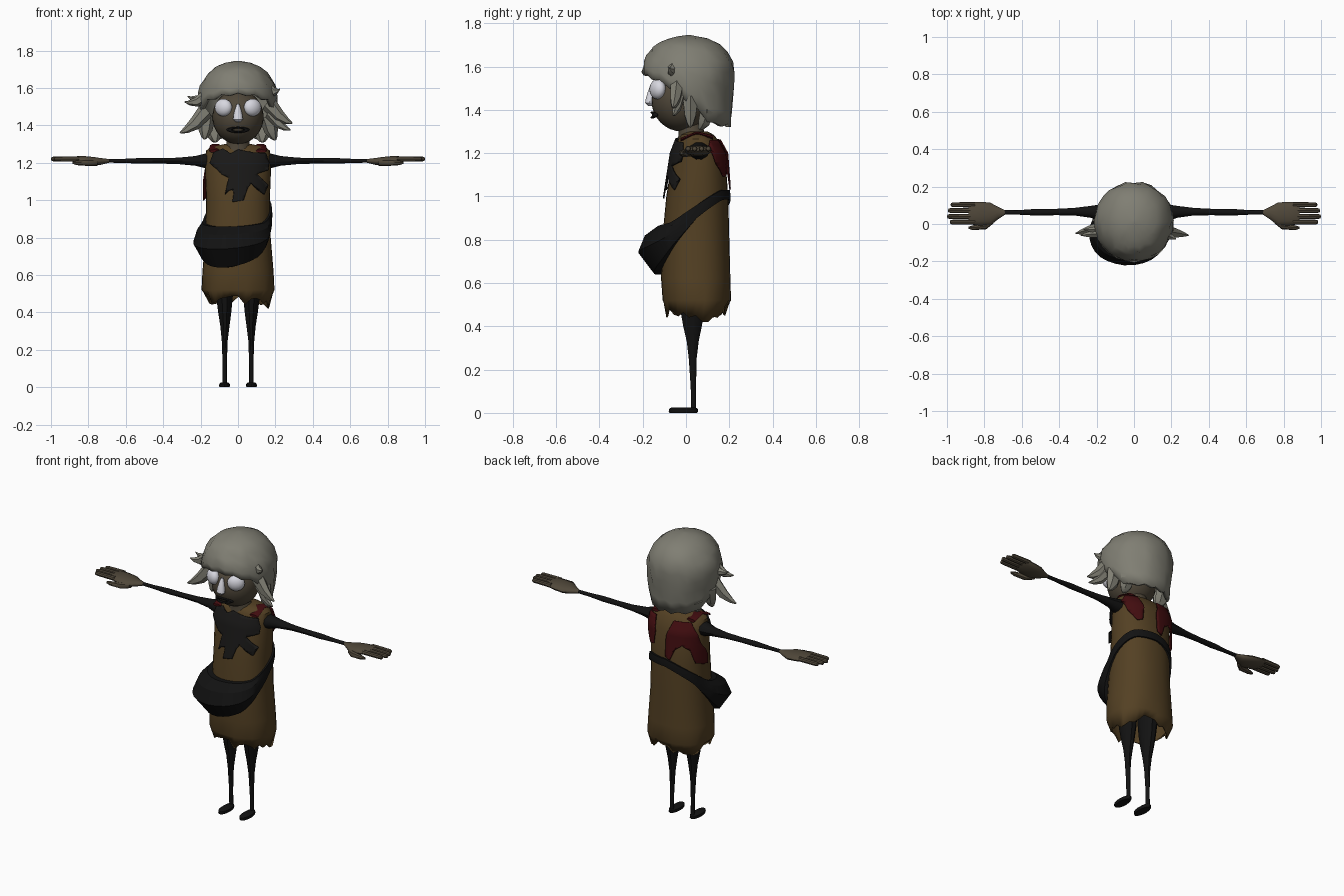
import bpy, bmesh, math, random
from mathutils import Vector

if "Cube" in bpy.data.objects:
    bpy.data.objects.remove(bpy.data.objects["Cube"])
random.seed(4)
TAU = 2 * math.pi


def material(name, rgb):
    m = bpy.data.materials.new(name)
    m.diffuse_color = (*rgb, 1)
    m.use_nodes = True
    m.node_tree.nodes["Principled BSDF"].inputs["Base Color"].default_value = m.diffuse_color
    return m


BROWN = material("brown cloth", (0.088, 0.052, 0.017))
GREY = material("grey hair", (0.215, 0.21, 0.172))
SKIN = material("dull skin", (0.08, 0.064, 0.042))
BLACK = material("black cloth", (0.006, 0.006, 0.006))
PRINT = material("charcoal print", (0.010, 0.0095, 0.009))
RED = material("dark red", (0.055, 0.004, 0.005))
WHITE = material("pale white", (0.68, 0.68, 0.74))


def finish(name, bm, mat, angle=40):
    bmesh.ops.recalc_face_normals(bm, faces=bm.faces)
    me = bpy.data.meshes.new(name)
    bm.to_mesh(me)
    bm.free()
    me.materials.append(mat)
    ob = bpy.data.objects.new(name, me)
    bpy.context.collection.objects.link(ob)
    bpy.ops.object.select_all(action='DESELECT')
    ob.select_set(True)
    bpy.context.view_layer.objects.active = ob
    bpy.ops.object.shade_smooth_by_angle(angle=math.radians(angle))
    return ob


def loft(name, rings, mat, caps=(True, True), closed=False, angle=40):
    """Skin a list of equally long rings of points."""
    bm = bmesh.new()
    vs = [[bm.verts.new(p) for p in r] for r in rings]
    n = len(vs[0])
    for i in range(len(vs) if closed else len(vs) - 1):
        a, b = vs[i], vs[(i + 1) % len(vs)]
        for j in range(n):
            bm.faces.new((a[j], a[(j + 1) % n], b[(j + 1) % n], b[j]))
    if not closed:
        if caps[0]:
            bm.faces.new(vs[0])
        if caps[1]:
            bm.faces.new(vs[-1])
    return finish(name, bm, mat, angle)


def tube(name, sections, mat, axis='z', n=10):
    """Sections are (centre, radius a, radius b) across the x, y or z axis."""
    rings = []
    for (x, y, z), a, b in sections:
        ring = []
        for k in range(n):
            c, s = a * math.cos(TAU * k / n), b * math.sin(TAU * k / n)
            ring.append({'x': (x, y + c, z + s), 'y': (x + c, y, z + s),
                         'z': (x + c, y + s, z)}[axis])
        rings.append(ring)
    return loft(name, rings, mat)


def ball(name, loc, size, mat, turn=0, seg=16):
    bm = bmesh.new()
    bmesh.ops.create_uvsphere(bm, u_segments=seg, v_segments=seg * 2 // 3, radius=1)
    ob = finish(name, bm, mat)
    ob.location, ob.scale, ob.rotation_euler = loc, size, (0, 0, turn)
    return ob


def interp(table, t):
    """Piecewise linear lookup in rows whose first entry is the key."""
    t = min(max(t, table[0][0]), table[-1][0])
    for p, q in zip(table, table[1:]):
        if t <= q[0]:
            f = (t - p[0]) / (q[0] - p[0])
            return [a + (b - a) * f for a, b in zip(p[1:], q[1:])]


# Tunic: height, centre y, half width, half depth
BODY = [(0.46, 0.045, 0.165, 0.138), (0.52, 0.05, 0.195, 0.158), (0.62, 0.045, 0.19, 0.16),
        (0.8, 0.045, 0.175, 0.155), (1.0, 0.052, 0.17, 0.143), (1.2, 0.06, 0.178, 0.12),
        (1.265, 0.055, 0.17, 0.09), (1.285, 0.052, 0.145, 0.075), (1.3, 0.05, 0.07, 0.05)]


def body_point(a, z, off=0.0):
    cy, rx, ry = interp(BODY, z)
    c, s = math.cos(a), math.sin(a)
    e = 0.9  # slightly boxy ellipse
    return Vector(((rx + off) * math.copysign(abs(c) ** e, c),
                   cy + (ry + off) * math.copysign(abs(s) ** e, s), z))


N = 32
rings = [[body_point(TAU * k / N, row[0]) for k in range(N)] for row in BODY]
for k, p in enumerate(rings[0]):  # ragged hem, with one long tatter
    p.z += random.uniform(-0.025, 0.035)
    if k in (1, 2):
        p.x, p.z = 0.165, 0.42
tunic = loft("tunic", rings, BROWN, (False, True))
sol = tunic.modifiers.new("cloth thickness", 'SOLIDIFY')
sol.thickness = 0.008


def patch(name, outline, side, off, mat):
    """Flat outline in x and z, draped over the front (-1) or back (+1) of the tunic."""
    bm = bmesh.new()
    bm.faces.new([bm.verts.new((x, 0, z)) for x, z in outline])
    for i in range(-9, 18):
        for co, no in (((0.02 * i, 0, 0), (1, 0, 0)), ((0, 0, 1.1 + 0.02 * i), (0, 0, 1))):
            bmesh.ops.bisect_plane(bm, geom=bm.verts[:] + bm.edges[:] + bm.faces[:],
                                   plane_co=co, plane_no=no)
    for v in bm.verts:
        cy, rx, ry = interp(BODY, v.co.z)
        f = min(abs(v.co.x) / (rx + off), 1)
        v.co.y = cy + side * (ry + off) * (1 - f ** 2.2) ** 0.45
    ob = finish(name, bm, mat)
    m = ob.modifiers.new("thickness", 'SOLIDIFY')
    m.thickness, m.offset = 0.006, 0
    return ob


# Chest print and torn red cloth on the back
patch("chest_print", [(-.13, 1.255), (-.08, 1.275), (-.04, 1.25), (0, 1.27), (.08, 1.255), (.15, 1.25),
      (.165, 1.2), (.16, 1.16), (.1, 1.14), (.13, 1.11), (.16, 1.08), (.14, 1.03), (.1, 1.06),
      (.07, 1.09), (.05, 1.06), (.03, 1.0), (-.03, .99), (-.02, 1.06), (-.05, 1.05), (-.07, 1.03),
      (-.05, 1.12), (-.09, 1.14), (-.15, 1.2)], -1, 0.012, PRINT)
patch("red_cloth_large", [(-.03, 1.26), (-.13, 1.265), (-.17, 1.2), (-.185, 1.1), (-.185, 1.0),
      (-.16, 1.02), (-.14, 1.1), (-.1, 1.13), (-.06, 1.1), (-.03, 1.03), (0, 1.05), (0, 1.17)],
      1, 0.012, RED)
patch("red_cloth_small", [(.16, 1.26), (.1, 1.26), (.08, 1.18), (.09, 1.1), (.12, 1.09),
                          (.16, 1.15), (.18, 1.22)], 1, 0.012, RED)
for s in (-1, 1):  # red bands over the shoulders
    tube("shoulder_band", [((s * .125, -.025, 1.262), .03, .008), ((s * .12, .05, 1.293), .03, .008),
                           ((s * .12, .125, 1.272), .03, .01)], RED, 'y', 8)

# Slung bag: a tilted sash that swells into a pouch at the front
LOWER = [(-.13, .625), (-.06, .70), (0, .78), (.1, .90), (.2, .985)]
UPPER = [(-.13, .855), (-.02, .88), (.2, 1.03)]
rings = []
for k in range(40):
    a = TAU * k / 40
    p = body_point(a, 0.85)
    t = p.y + 0.3 * p.x
    lo, hi = interp(LOWER, t)[0], interp(UPPER, t)[0]
    b = 0.1 * min(max((0.03 - t) / 0.14, 0), 1)
    rings.append([body_point(a, lo + (hi - lo) * f, off) for f, off in
                  ((0, -.006), (0, .01 + .25 * b), (.45, .012 + b), (.8, .01 + .75 * b),
                   (1, .01 + .2 * b), (1, -.006))])
loft("shoulder_bag", rings, BLACK, closed=True, angle=25)

for s in (-1, 1):
    # Arms
    tube("arm", [((s * x, y, 1.21), a, b) for x, y, a, b in
                 ((.13, .06, .055, .045), (.18, .06, .045, .04), (.23, .065, .032, .027),
                  (.32, .066, .02, .018), (.42, .064, .017, .015), (.52, .063, .018, .016),
                  (.62, .062, .012, .011), (.72, .062, .012, .01))], BLACK, 'x')
    # Hands
    tube("palm", [((s * x, y, z), a, b) for x, y, z, a, b in
                  ((.69, .062, 1.21, .012, .01), (.73, .058, 1.207, .035, .018),
                   (.77, .053, 1.208, .062, .023), (.82, .055, 1.213, .063, .023),
                   (.87, .057, 1.218, .06, .017), (.885, .057, 1.22, .052, .01))], SKIN, 'x', 14)
    for y, tip in ((.103, .98), (.072, .995), (.04, 1.0), (.01, .985)):
        tube("finger", [((s * x, y, 1.22), r, r) for x, r in
                        ((.85, .014), (tip - .015, .013), (tip - .004, .010), (tip, .004))], SKIN, 'x', 8)
    tube("thumb", [((s * x, y, 1.2), r, r) for x, y, r in
                   ((.75, .02, .016), (.79, -.01, .018), (.86, -.02, .013), (.885, -.02, .006))],
         SKIN, 'x', 8)
    # Legs and feet
    tube("leg", [((s * x, y, z), a, b) for z, x, y, a, b in
                 ((.60, .075, .03, .055, .07), (.47, .072, .03, .043, .058), (.4, .071, .03, .035, .045),
                  (.33, .07, .031, .025, .029), (.25, .071, .031, .016, .019), (.12, .071, .034, .011, .013),
                  (.01, .071, .036, .011, .012))], BLACK)
    tube("foot", [((s * .072, -.012, z), a, b) for z, a, b in
                  ((0, .026, .063), (.006, .029, .068), (.018, .028, .067), (.026, .018, .055))], BLACK, n=16)
    # Eyes
    ball("eye", (s * .078, -.131, 1.495), (.05, .034, .047), WHITE, s * .5)

# Head, neck, nose and lips
ball("head", (0, -.02, 1.445), (.137, .14, .145), SKIN, seg=24)
tube("neck", [((0, .03, 1.25), .085, .07), ((0, .025, 1.3), .062, .06), ((0, .01, 1.38), .06, .06)], SKIN, n=14)
tube("nose", [((0, y, z), a, b) for z, y, a, b in
              ((1.418, -.165, .012, .01), (1.432, -.168, .026, .022), (1.455, -.166, .024, .02),
               (1.49, -.16, .015, .015), (1.515, -.155, .007, .008))], WHITE)
bpy.ops.mesh.primitive_torus_add(major_radius=1, minor_radius=.4, major_segments=20, minor_segments=6,
                                 location=(0, -.15, 1.376), rotation=(math.pi / 2, 0, 0))
lips = bpy.context.object
lips.name, lips.scale = "lips", (.045, .012, .025)
lips.data.materials.append(BLACK)
ends = lips.data.vertices
for v in ends:  # lip corners bend back around the face
    v.co.z -= 0.5 * v.co.x ** 2 - 0.2

# Hair shell: height, half width, half depth
HAIR = [(1.32, .175, .195), (1.42, .2, .205), (1.53, .213, .213), (1.6, .207, .213), (1.65, .18, .193),
        (1.69, .15, .165), (1.72, .11, .12), (1.737, .06, .065), (1.745, .01, .01)]
RIM = [(-.2, 1.56), (-.1, 1.515), (-.02, 1.45), (.06, 1.385), (.12, 1.325), (.22, 1.32)]
M, ROWS = 28, 9
jit = [[random.uniform(-.006, .006) for _ in range(M)] for _ in range(ROWS + 1)]
rings = []
for i in range(ROWS + 1):
    ring = []
    for k in range(M):
        c, s = math.cos(TAU * k / M), math.sin(TAU * k / M)
        rim = interp(RIM, .01 + .21 * s)[0] + (k % 2) * .014
        z = 1.745 - (1.745 - rim) * (i / ROWS) ** 1.5
        rx, ry = interp(HAIR, z)
        j = jit[i][k] if i > 2 else 0
        ring.append((c * (rx + j), .012 + s * (ry + j), z))
    rings.append(ring)
hair = loft("hair", rings, GREY, (True, False), angle=35)
sol = hair.modifiers.new("hair thickness", 'SOLIDIFY')
sol.thickness = 0.022

# Loose locks: root, tip, root half height
for root, tip, r in (((-.17, -.05, 1.56), (-.285, -.06, 1.525), .035), ((-.17, -.03, 1.56), (-.27, -.03, 1.555), .03),
                     ((-.17, -.02, 1.48), (-.31, -.05, 1.36), .045), ((-.17, .02, 1.45), (-.18, .0, 1.325), .05),
                     ((.17, -.06, 1.60), (.225, -.08, 1.595), .03), ((.16, -.04, 1.52), (.29, -.06, 1.41), .045),
                     ((.17, -.03, 1.47), (.28, -.06, 1.375), .035), ((.16, .02, 1.45), (.2, .02, 1.32), .05),
                     ((.13, .1, 1.4), (.13, .06, 1.31), .05), ((-.13, .1, 1.4), (-.12, .06, 1.31), .05)):
    a, b = Vector(root), Vector(tip)
    d = (b - a).normalized()
    u = d.cross(Vector((0, 1, 0))).normalized()
    v = d.cross(u)
    loft("hair_lock", [[a.lerp(b, f) + u * r * w * math.cos(TAU * k / 6) + v * r * .8 * w * math.sin(TAU * k / 6)
                        - Vector((0, 0, .02 * f * (1 - f) * 4)) for k in range(6)]
                       for f, w in ((0, 1), (.45, .75), (.8, .38), (1, .1))], GREY)
